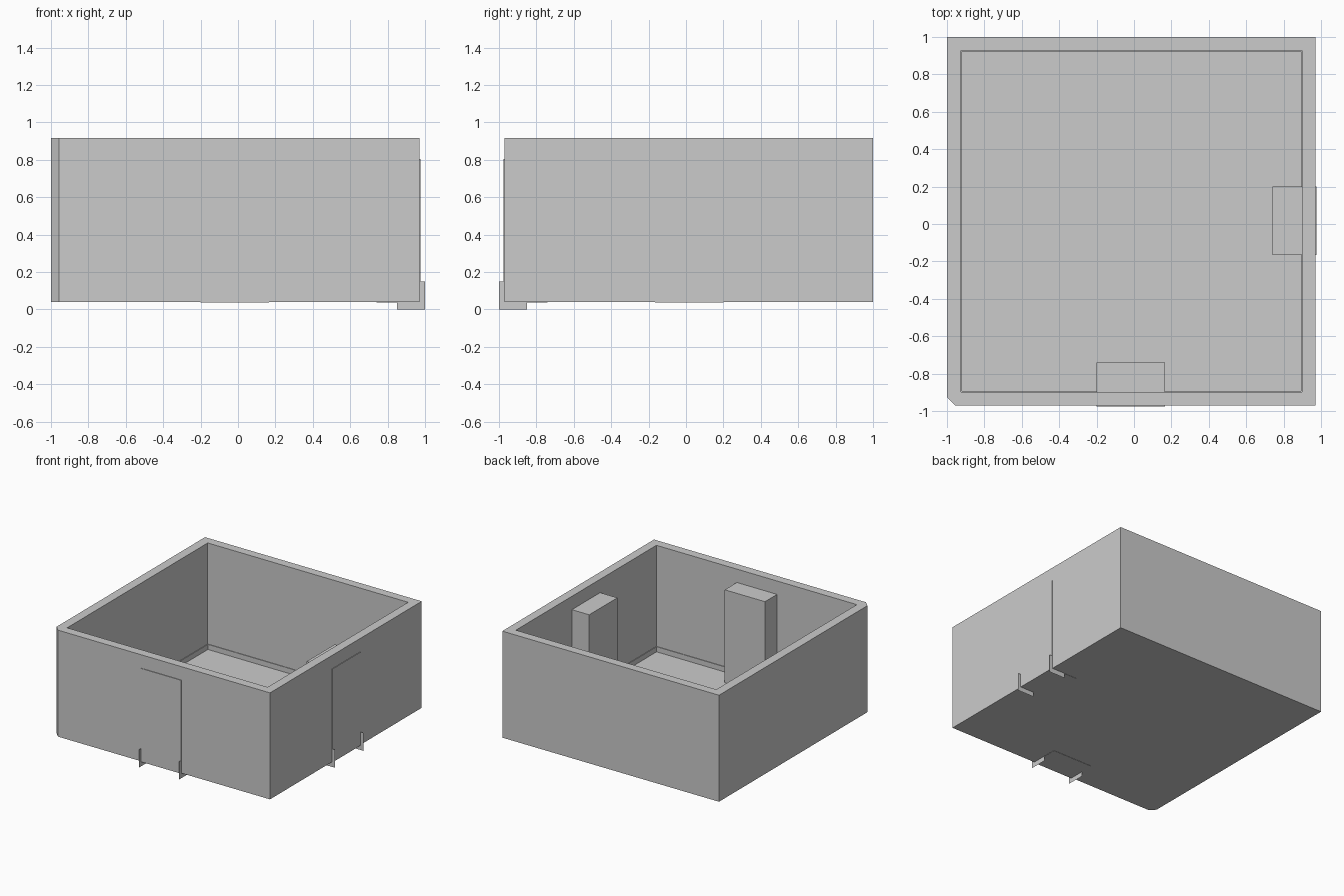
import bpy, bmesh

if "Cube" in bpy.data.objects:
    bpy.data.objects.remove(bpy.data.objects["Cube"])


def make_object(name, bm):
    mesh = bpy.data.meshes.new(name)
    bm.to_mesh(mesh)
    bm.free()
    obj = bpy.data.objects.new(name, mesh)
    bpy.context.collection.objects.link(obj)
    return obj


def ring(bm, pts, z):
    return [bm.verts.new((x, y, z)) for x, y in pts]


def bridge(bm, a, b):
    n = len(a)
    for i in range(n):
        bm.faces.new((a[i], a[(i + 1) % n], b[(i + 1) % n], b[i]))


def inner(inset):
    x0, x1, y0, y1 = -0.925 + inset, 0.897 - inset, -0.897 + inset, 0.928 - inset
    return [(x0, y0), (x1, y0), (x1, y1), (x0, y1), (x0, (y0 + y1) / 2)]


# Open tray: outer shell with one bevelled corner, stepped cavity and floor
outer = [(-0.957, -0.97), (0.97, -0.97), (0.97, 1), (-1, 1), (-1, -0.927)]
bm = bmesh.new()
low, high = ring(bm, outer, 0.04), ring(bm, outer, 0.915)
rim = ring(bm, [*inner(0)[:4], (-0.925, -0.88)], 0.915)
step = ring(bm, [*inner(0)[:4], (-0.925, -0.88)], 0.085)
ledge = ring(bm, [*inner(0.005)[:4], (-0.92, -0.88)], 0.085)
floor = ring(bm, [*inner(0.005)[:4], (-0.92, -0.88)], 0.043)
loops = [low, high, rim, step, ledge, floor]
for a, b in zip(loops, loops[1:]):
    bridge(bm, a, b)
bm.faces.new(low[::-1])
bm.faces.new(floor)
bmesh.ops.recalc_face_normals(bm, faces=bm.faces)
make_object("tray", bm)


def connector(name, to_world):
    """Block through the wall; d is distance outward, w runs along the wall."""
    # Upright block
    bm = bmesh.new()
    rect = [to_world(w, d) for w, d in
            [(-1, 0.74), (1, 0.74), (1, 0.975), (-1, 0.975)]]
    bottom, top = ring(bm, rect, 0.038), ring(bm, rect, 0.805)
    bridge(bm, bottom, top)
    bm.faces.new(bottom[::-1])
    bm.faces.new(top)
    bmesh.ops.recalc_face_normals(bm, faces=bm.faces)
    make_object(name + "_block", bm)

    # Paper-thin L-shaped feet at both ends
    profile = [(0.85, 0), (1, 0), (1, 0.148), (0.97, 0.148), (0.97, 0.04), (0.85, 0.04)]
    bm = bmesh.new()
    for w in (-1, 1):
        bm.faces.new([bm.verts.new((*to_world(w, d), z)) for d, z in profile])
    make_object(name + "_feet", bm)


connector("front_connector", lambda w, d: (-0.017 + 0.183 * w, -d))
connector("right_connector", lambda w, d: (d, 0.017 + 0.183 * w))
